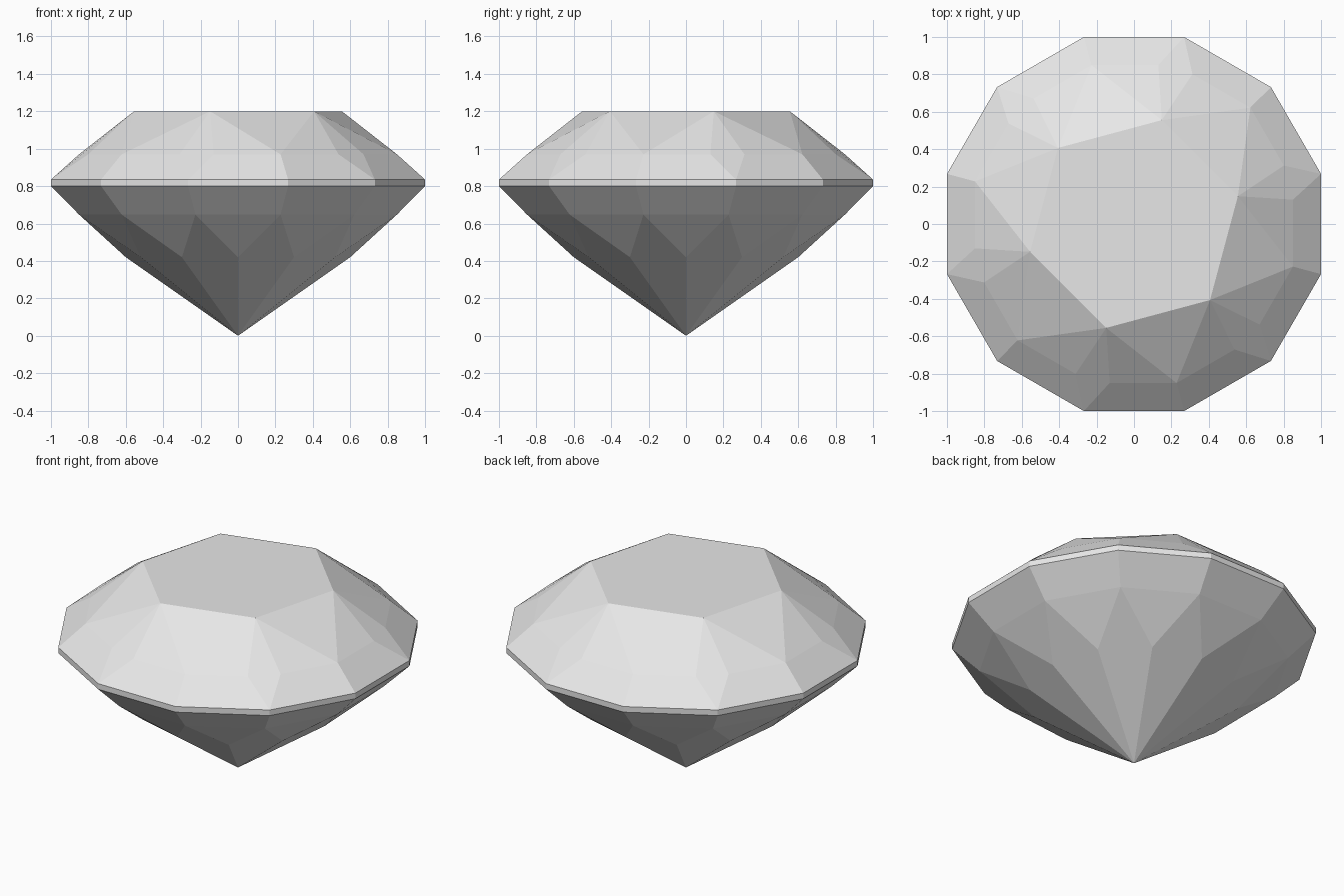
import bpy
import bmesh
from math import cos, sin, radians

# Remove the default object
cube = bpy.data.objects.get("Cube")
if cube:
    bpy.data.objects.remove(cube, do_unlink=True)

# Stone colour
stone = bpy.data.materials.new("pale_grey_stone")
stone.use_nodes = True
stone.diffuse_color = (0.8, 0.8, 0.8, 1)
stone.node_tree.nodes["Principled BSDF"].inputs["Base Color"].default_value = (0.8, 0.8, 0.8, 1)

bm = bmesh.new()


def ring(count, radius, z, start):
    """Evenly spaced vertices around the vertical axis."""
    angles = [radians(start + 360 * i / count) for i in range(count)]
    return [bm.verts.new((radius * cos(a), radius * sin(a), z)) for a in angles]


SIDES = 6
GIRDLE = 2 * SIDES
R = 1 / cos(radians(15))   # girdle radius, flats touch the unit square
M = 0.85 * R               # radius of the middle rings
SPREAD = 6.3               # half angle of each crown kite
P = 0.85 / cos(radians(15 - SPREAD))

# Vertex rings, top to bottom
table = ring(SIDES, 0.575, 1.2, 15)
kite_a = ring(SIDES, P, 0.97, 15 - SPREAD)
kite_b = ring(SIDES, P, 0.97, 15 + SPREAD)
star = ring(SIDES, M, 0.97, 45)
girdle_top = ring(GIRDLE, R, 0.835, 15)
girdle_low = ring(GIRDLE, R, 0.8, 15)
pavilion_mid = ring(GIRDLE, M, 0.648, 15)
pavilion_low = ring(GIRDLE, 0.6, 0.42, 30)
culet = bm.verts.new((0, 0, 0))

# Crown: table, kites, star facets and upper girdle facets
bm.faces.new(table)
for i in range(SIDES):
    j = (i + 1) % SIDES
    g0, g1, g2 = (girdle_top[(2 * i + k) % GIRDLE] for k in range(3))
    bm.faces.new((table[i], kite_a[i], g0, kite_b[i]))
    bm.faces.new((table[i], star[i], table[j]))
    bm.faces.new((table[i], kite_b[i], star[i]))
    bm.faces.new((table[j], star[i], kite_a[j]))
    bm.faces.new((kite_b[i], g0, g1, star[i]))
    bm.faces.new((star[i], g1, g2, kite_a[j]))

# Girdle band and pavilion: lower girdle facets, triangles and long kites
for i in range(GIRDLE):
    j = (i + 1) % GIRDLE
    bm.faces.new((girdle_top[i], girdle_low[i], girdle_low[j], girdle_top[j]))
    bm.faces.new((girdle_low[i], pavilion_mid[i], pavilion_mid[j], girdle_low[j]))
    bm.faces.new((pavilion_mid[i], pavilion_low[i], pavilion_mid[j]))
    bm.faces.new((pavilion_mid[j], pavilion_low[i], culet, pavilion_low[j]))

bmesh.ops.recalc_face_normals(bm, faces=bm.faces[:])
mesh = bpy.data.meshes.new("faceted_gem")
bm.to_mesh(mesh)
bm.free()
mesh.materials.append(stone)
gem = bpy.data.objects.new("faceted_gem", mesh)
bpy.context.collection.objects.link(gem)
